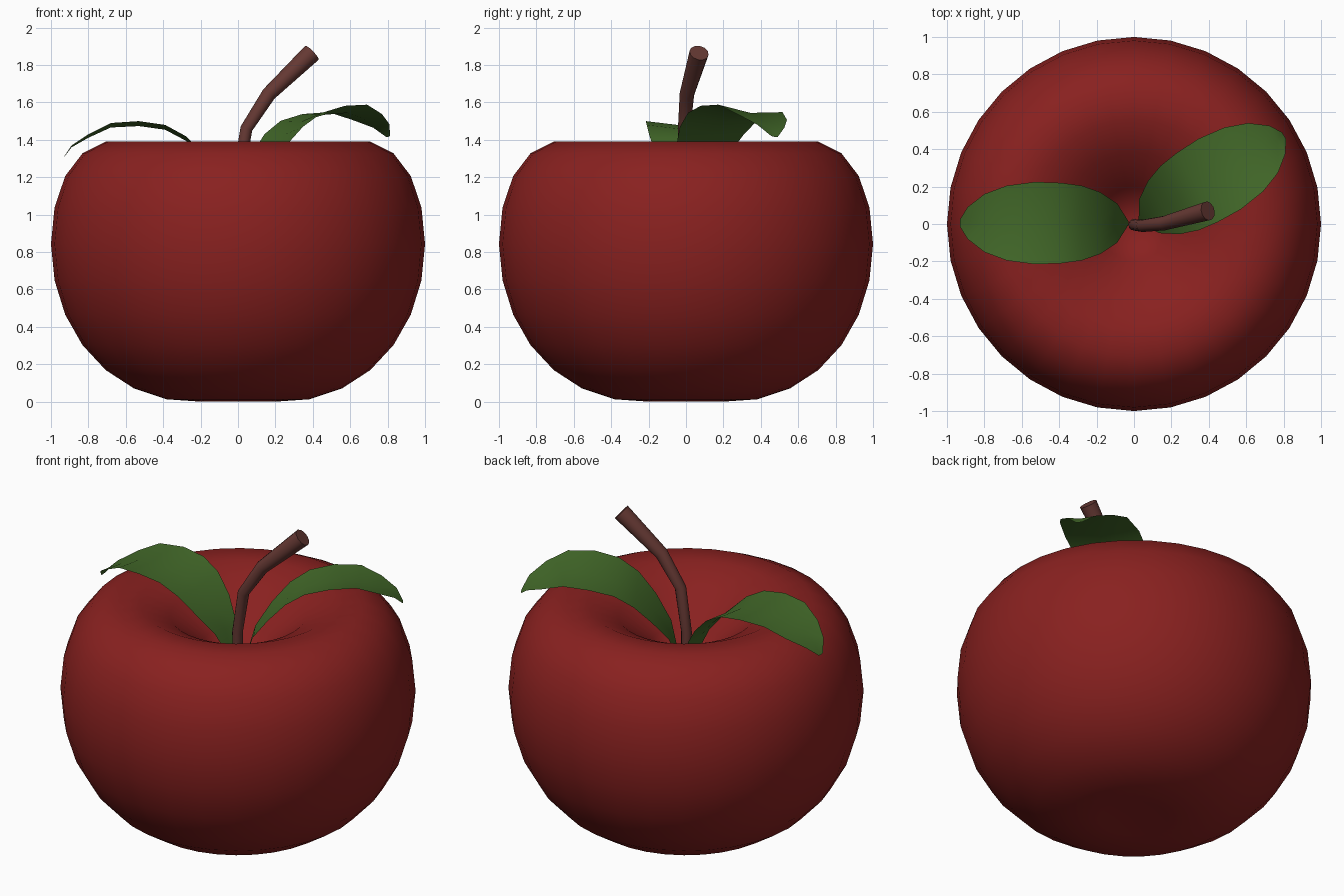
import bpy, bmesh, math
from mathutils import Vector, Matrix

if "Cube" in bpy.data.objects:
    bpy.data.objects.remove(bpy.data.objects["Cube"])


def make_object(name, bm, color, angle):
    bmesh.ops.recalc_face_normals(bm, faces=bm.faces)
    mesh = bpy.data.meshes.new(name)
    bm.to_mesh(mesh)
    bm.free()
    obj = bpy.data.objects.new(name, mesh)
    bpy.context.collection.objects.link(obj)
    mat = bpy.data.materials.new(name + "_color")
    mat.diffuse_color = (*color, 1)
    mat.use_nodes = True
    mat.node_tree.nodes["Principled BSDF"].inputs["Base Color"].default_value = mat.diffuse_color
    mesh.materials.append(mat)
    bpy.ops.object.select_all(action='DESELECT')
    obj.select_set(True)
    bpy.context.view_layer.objects.active = obj
    bpy.ops.object.shade_smooth_by_angle(angle=math.radians(angle))
    return obj


# Fruit: sphere with both poles pushed inward by a soft quadratic falloff
def push(bm, pole, depth, reach):
    for v, d in [(v, (v.co - pole).length) for v in bm.verts]:
        if d < reach:
            v.co.z += depth * (1 - d / reach) ** 2


bm = bmesh.new()
bmesh.ops.create_uvsphere(bm, u_segments=32, v_segments=16, radius=1)
push(bm, Vector((0, 0, 1)), -0.95, 1.3)
push(bm, Vector((0, 0, -1)), 0.19, 1.3)
low = min(v.co.z for v in bm.verts)
bmesh.ops.translate(bm, verts=bm.verts, vec=(0, 0, -low))
make_object("fruit_body", bm, (0.25, 0.015, 0.014), 180)

# Stem: tapered tube along a bent path
path = [((0, 0, 0.88), 0.028), ((0, -0.005, 1.2), 0.03),
        ((0.045, -0.01, 1.46), 0.033), ((0.165, 0.005, 1.645), 0.039),
        ((0.395, 0.07, 1.865), 0.052)]
pts = [Vector(p) for p, r in path]
bm = bmesh.new()
rings = []
sides = 12
for i, (p, r) in enumerate(path):
    tangent = pts[min(i + 1, len(pts) - 1)] - pts[max(i - 1, 0)]
    rot = Vector((0, 0, 1)).rotation_difference(tangent)
    rings.append([bm.verts.new(pts[i] + rot @ Vector(
        (r * math.cos(k * math.tau / sides), r * math.sin(k * math.tau / sides), 0)))
        for k in range(sides)])
for a, b in zip(rings, rings[1:]):
    for k in range(sides):
        n = (k + 1) % sides
        bm.faces.new((a[k], a[n], b[n], b[k]))
bm.faces.new(rings[0])
bm.faces.new(rings[-1])
make_object("stem", bm, (0.13, 0.04, 0.033), 50)

# Leaves: arched strip, (distance along, half width, edge height) per station
STATIONS = [(0, 0.01, 1.0), (0.06, 0.105, 1.2), (0.15, 0.165, 1.32),
            (0.25, 0.2, 1.42), (0.36, 0.215, 1.48), (0.5, 0.22, 1.5),
            (0.65, 0.2, 1.49), (0.77, 0.155, 1.43), (0.86, 0.085, 1.37),
            (0.9, 0.02, 1.31)]


def leaf(name, base, yaw, pitch, roll):
    bm = bmesh.new()
    turn = Matrix.Rotation(math.radians(yaw), 3, 'Z')
    rows = []
    for s, w, z in STATIONS:
        rows.append([bm.verts.new(turn @ Vector(
            (s, t * w, z + pitch * s - roll * t * w - (0.12 * w if t == 0 else 0)))
            + Vector(base)) for t in (-1, 0, 1)])
    for a, b in zip(rows, rows[1:]):
        for k in range(2):
            bm.faces.new((a[k], b[k], b[k + 1], a[k + 1]))
    obj = make_object(name, bm, (0.055, 0.14, 0.022), 180)
    if sum(p.normal.z for p in obj.data.polygons) < 0:
        obj.data.flip_normals()


leaf("leaf_left", (-0.03, 0.005, 0), 180, 0, 0)
leaf("leaf_right", (0.03, 0.01, 0), 31, 0.12, 0.1)
